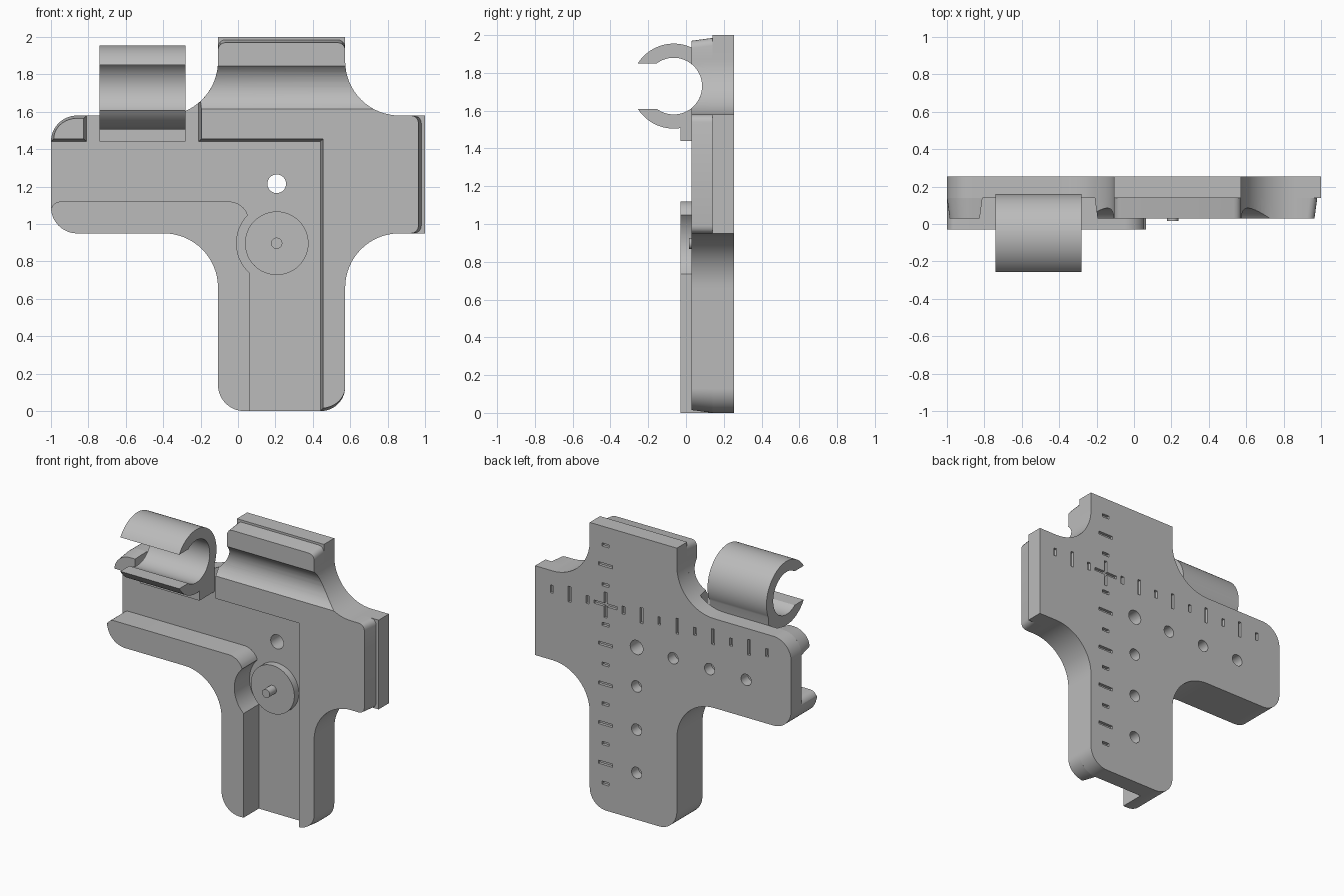
import bpy
import bmesh
from math import cos, sin, acos, radians, degrees

cube = bpy.data.objects.get("Cube")
if cube:
    bpy.data.objects.remove(cube, do_unlink=True)

grey = bpy.data.materials.new("light grey plastic")
grey.use_nodes = True
colour = (0.5, 0.5, 0.5, 1)
grey.diffuse_color = colour
grey.node_tree.nodes["Principled BSDF"].inputs["Base Color"].default_value = colour

FLOOR, FRONT, BACK, LIP = 0.14, 0.03, 0.255, -0.03
DRAFT = 0.015
L, R = -0.107, 0.573          # sides of the upright arm
LOW, HIGH = 0.95, 1.58        # edges of the cross arm
F = 0.29                      # radius of the inner fillets


def arc(cx, cz, r, a, b, n=16, rz=None):
    rz = r if rz is None else rz
    steps = [radians(a + (b - a) * i / n) for i in range(n + 1)]
    return [(cx + r * cos(t), cz + rz * sin(t)) for t in steps]


def finish(name, bm):
    bmesh.ops.recalc_face_normals(bm, faces=bm.faces[:])
    mesh = bpy.data.meshes.new(name)
    bm.to_mesh(mesh)
    bm.free()
    mesh.materials.append(grey)
    ob = bpy.data.objects.new(name, mesh)
    bpy.context.collection.objects.link(ob)
    return ob


def loft(bm, start, end, a, b, axis="y"):
    """Solid between two matching outlines placed at a and b on an axis."""
    def place(p, d):
        return (p[0], d, p[1]) if axis == "y" else (d, p[0], p[1])
    v0 = [bm.verts.new(place(p, a)) for p in start]
    v1 = [bm.verts.new(place(p, b)) for p in end]
    bm.faces.new(v0)
    bm.faces.new(v1[::-1])
    for i in range(len(v0)):
        j = (i + 1) % len(v0)
        bm.faces.new((v0[i], v1[i], v1[j], v0[j]))


def solid(name, start, a, b, end=None, axis="y"):
    bm = bmesh.new()
    loft(bm, start, end or start, a, b, axis)
    return finish(name, bm)


def cut(ob, cutter):
    mod = ob.modifiers.new("cut", "BOOLEAN")
    mod.operation = "DIFFERENCE"
    mod.solver = "EXACT"
    mod.object = cutter
    bpy.context.view_layer.objects.active = ob
    bpy.ops.object.modifier_apply(modifier=mod.name)
    bpy.data.objects.remove(cutter, do_unlink=True)


def disc(x, z, r, n=32):
    return arc(x, z, r, 0, 360 * (n - 1) / n, n - 1)


def rect(x, z, w, h):
    return [(x - w / 2, z - h / 2), (x + w / 2, z - h / 2),
            (x + w / 2, z + h / 2), (x - w / 2, z + h / 2)]


# Cross-shaped back plate
low_left = arc(L - F, LOW - F, F, 0, 90)
plate = solid("back_plate",
              arc(L + 0.14, 0.14, 0.14, 180, 270)
              + arc(R - 0.13, 0.13, 0.13, -90, 0)
              + arc(R + F, LOW - F, F, 180, 90)
              + [(1, LOW), (1, HIGH)]
              + arc(R + F, HIGH + F, F, 270, 180)
              + [(R, 2), (L, 2)]
              + arc(L - F, HIGH + F, F, 0, -90)
              + arc(-0.86, HIGH - 0.14, 0.14, 90, 180)
              + arc(-0.86, LOW + 0.14, 0.14, 180, 270)
              + low_left[::-1], FLOOR, BACK)


# Raised wall around the upper right of the recess, with drafted sides
def wall_outline(d):
    end, top, c = 0.98 - d, 1.985 - d, 0.04
    edge = -0.21 + d
    stop = -degrees(acos((edge - L + F) / F))
    return ([(0.44 + d, d)]
            + arc(R - 0.13, 0.13, 0.13, -80, 0, rz=0.13 - d)
            + arc(R + F, LOW - F, F, 180, 90)
            + arc(end - c, LOW + c, c, -90, 0, 4)
            + arc(end - c, HIGH - c, c, 0, 90, 4)
            + arc(R + F, HIGH + F, F, 270, 180)
            + arc(R - c, top - c, c, 0, 90, 4)
            + arc(L + c, top - c, c, 90, 180, 4)
            + arc(L - F, HIGH + F, F, 0, stop)
            + [(edge, 1.44 + d), (0.44 + d, 1.44 + d)])


wall = solid("raised_wall", wall_outline(DRAFT), FRONT, FLOOR, wall_outline(0))
ROD_Y, ROD_Z, BORE, OUTER = -0.065, 1.73, 0.15, 0.225
cut(wall, solid("rod_cutter", disc(ROD_Y, ROD_Z, BORE, 64), -1.2, 1.2, axis="x"))


# Corner stop at the end of the long arm
def stop_outline(d):
    return ([(-1 + d, 1.44 + d), (-0.81 - d, 1.44 + d), (-0.81 - d, HIGH - d)]
            + arc(-0.86, 1.44 + d, 0.14 - d, 90, 175, rz=0.14 - 2 * d))


solid("corner_stop", stop_outline(DRAFT), FRONT, FLOOR, stop_outline(0))

# L-shaped front lip, relieved around the round boss
BX, BZ = 0.207, 0.897
lip = (arc(L + 0.14, 0.14, 0.14, 180, 270)
       + [(0.064, 0)]
       + arc(BX, BZ, 0.215, 228.5, 136)
       + arc(-0.05, 1.01, 0.11, 30, 90, 8)
       + arc(-0.95, 1.07, 0.05, 90, 180, 6)
       + arc(-0.86, LOW + 0.14, 0.14, 180, 270)
       + low_left[::-1])
solid("front_lip", lip, LIP, FLOOR)

# Round boss and its pin
solid("round_boss", disc(BX, BZ, 0.17, 48), 0.09, FLOOR)
solid("boss_pin", disc(BX, BZ, 0.03), 0.015, 0.09)

# Open rod clip with a foot on the recess floor
jaw_out, jaw_in = 147.8, 126.9
clip = (arc(ROD_Y, ROD_Z, OUTER, jaw_out, -25, 40)
        + [(FLOOR, 1.44), (LIP, 1.44)]
        + arc(ROD_Y, ROD_Z, OUTER, -81, -jaw_out, 16)
        + arc(ROD_Y, ROD_Z, BORE, -jaw_in, jaw_in, 48))
solid("rod_clip", clip, -0.74, -0.28, axis="x")

# Through hole and blind holes in the back
HX, HZ, PITCH = 0.207, 1.215, 0.285
holes = bmesh.new()
loft(holes, disc(HX, HZ, 0.05), disc(HX, HZ, 0.05), 0, 0.4)
for i in range(1, 4):
    for x, z in ((HX - PITCH * i, HZ), (HX, HZ + 0.03 - 0.305 * i)):
        spot = disc(x, z, 0.04)
        loft(holes, spot, spot, 0.18, 0.4)
cut(plate, finish("hole_cutter", holes))

# Engraved scale: two rows of ticks crossing at a plus sign
SX, SZ, STEP, W = 0.45, 1.45, 0.14, 0.022
ticks = bmesh.new()
for k in range(-3, 10):
    if k == 0:
        continue
    size = 0.055 if k % 2 else 0.11
    for shape in (rect(SX - STEP * k, SZ, W, size), rect(SX, SZ - STEP * k, size, W)):
        loft(ticks, shape, shape, BACK - 0.02, 0.3)
cut(plate, finish("tick_cutter", ticks))
for w, h in ((0.18, W), (W, 0.18)):
    cut(plate, solid("plus_cutter", rect(SX, SZ, w, h), BACK - 0.02, 0.3))

# Smooth the round surfaces and keep the edges crisp
for ob in bpy.context.scene.objects:
    if ob.type == "MESH":
        bpy.ops.object.select_all(action="DESELECT")
        ob.select_set(True)
        bpy.context.view_layer.objects.active = ob
        bpy.ops.object.shade_smooth_by_angle(angle=radians(30))
